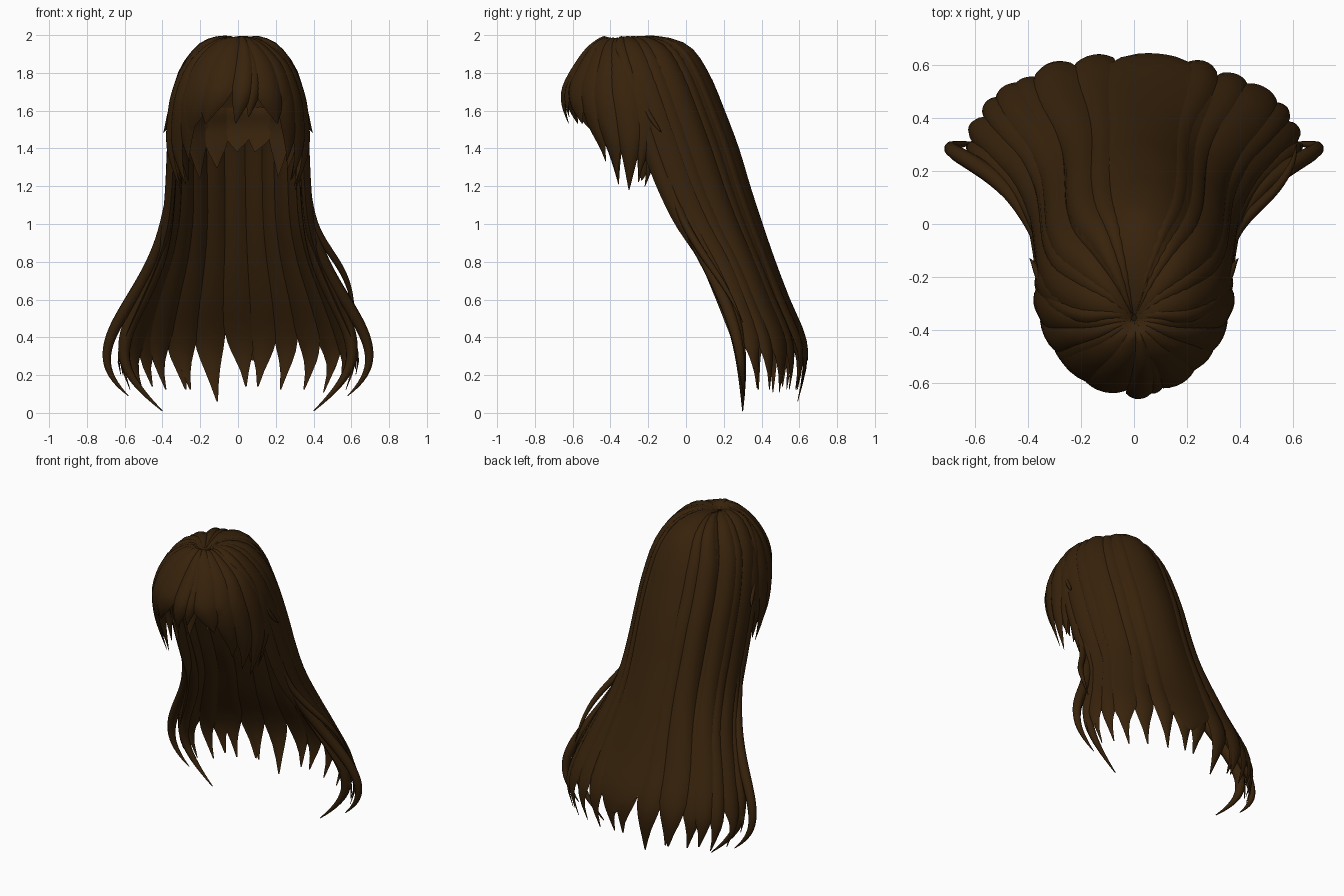
import bpy, bmesh, math, random
from mathutils import Vector

if "Cube" in bpy.data.objects:
    bpy.data.objects.remove(bpy.data.objects["Cube"])
random.seed(7)

hair = bpy.data.materials.new("dark_brown")
hair.diffuse_color = (0.039, 0.0165, 0.0035, 1)
hair.use_nodes = True
hair.node_tree.nodes["Principled BSDF"].inputs["Base Color"].default_value = hair.diffuse_color

# Guide sections: height, half width, y of the side edge, depth to the middle
BACK = [(1.955, .01, -.35, .01), (1.985, .085, -.33, .15), (1.935, .195, -.32, .31),
        (1.80, .295, -.28, .375), (1.60, .34, -.22, .40), (1.40, .355, -.16, .415),
        (1.20, .365, -.09, .405), (1.00, .385, 0, .38), (.80, .44, .12, .33),
        (.60, .525, .20, .33), (.40, .605, .26, .36), (.24, .635, .28, .355),
        (.005, .55, .30, .28)]
FRONT = [(1.955, .01, -.36, -.01), (1.98, .07, -.35, -.06), (1.95, .16, -.34, -.14),
         (1.85, .27, -.31, -.25), (1.70, .335, -.28, -.355), (1.55, .36, -.26, -.36),
         (1.38, .365, -.26, -.27), (1.18, .31, -.27, -.17)]
NAPE = [(1.62, .31, -.20, .34), (1.50, .325, -.18, .34), (1.38, .315, -.20, .31),
        (1.20, .27, -.22, .24)]


def section(rows, s):
    """Smoothly interpolated guide section at s in 0..1."""
    f = min(max(s, 0), 1) * (len(rows) - 1)
    i = min(int(f), len(rows) - 2)
    t = f - i
    p = [rows[min(max(j, 0), len(rows) - 1)] for j in range(i - 1, i + 3)]
    return [0.5 * (2 * b + (c - a) * t + (2 * a - 5 * b + 4 * c - d) * t * t
                   + (3 * b - a - 3 * c + d) * t ** 3) for a, b, c, d in zip(*p)]


def finish(bm, name):
    bmesh.ops.recalc_face_normals(bm, faces=bm.faces)
    me = bpy.data.meshes.new(name)
    bm.to_mesh(me)
    bm.free()
    ob = bpy.data.objects.new(name, me)
    bpy.context.collection.objects.link(ob)
    me.materials.append(hair)
    me.polygons.foreach_set("use_smooth", [True] * len(me.polygons))
    bpy.context.view_layer.objects.active = ob
    ob.select_set(True)
    bpy.ops.object.shade_smooth_by_angle(angle=math.radians(50))
    ob.select_set(False)


def lock(name, rows, a, hw, end=1.0, thick=.035, lift=0.0, start_a=None,
         taper=.3, curl=0.0, steps=30, across=6, blunt=2.2, inner=.5):
    """Tapered lens-shaped lock lying on a guide surface; angles in degrees."""
    bm = bmesh.new()
    start_a = a if start_a is None else start_a
    rings = []
    for n in range(steps + 1):
        u = n / steps
        z, w, c, d = section(rows, u * end)
        tip = max(0, (u - 1 + taper) / taper)
        width = hw * max(.04, 1 - tip ** blunt)
        ease = u * u * (3 - 2 * u)
        mid = start_a + (a - start_a) * ease + curl * tip ** 2
        grow = min(1, u * 5 + .15)
        th = thick * grow * max(.06, 1 - tip ** 2)
        sgn = 1 if d > 0 else -1
        ring = []
        for side in (1, -1):
            for j in range(across + (side == 1)):
                t = side * (-1 + 2 * j / across)
                if side == -1 and j == 0:
                    continue
                k = lift * grow + th * (side * (1 - t * t) * (1 if side > 0 else inner) - .2)
                ang = math.radians(mid + width * t)
                ring.append(bm.verts.new(((w + k) * math.sin(ang),
                                          c + (d + sgn * k) * math.cos(ang),
                                          z + k * max(0, 1 - u * end * 4))))
        rings.append(ring)
    m = len(rings[0])
    for r, q in zip(rings, rings[1:]):
        for i in range(m):
            bm.faces.new((r[i], r[(i + 1) % m], q[(i + 1) % m], q[i]))
    bm.faces.new(rings[0])
    bm.faces.new(rings[-1])
    finish(bm, name)


def strand(name, pts, radius):
    """Thin loose strand along a smooth path."""
    cu = bpy.data.curves.new(name, 'CURVE')
    cu.dimensions = '3D'
    cu.bevel_depth = radius
    cu.bevel_resolution = 2
    cu.resolution_u = 8
    sp = cu.splines.new('NURBS')
    sp.points.add(len(pts) - 1)
    for i, p in enumerate(pts):
        sp.points[i].co = (*p, 1)
        sp.points[i].radius = max(.06, math.sin(math.pi * (.15 + .84 * i / (len(pts) - 1))))
    sp.use_endpoint_u = True
    sp.order_u = 4
    cu.materials.append(hair)
    bpy.context.collection.objects.link(bpy.data.objects.new(name, cu))


# Inner cap, open at the face
bm = bmesh.new()
bmesh.ops.create_uvsphere(bm, u_segments=32, v_segments=20, radius=1)
for v in bm.verts:
    v.co = Vector((v.co.x * .32, v.co.y * .345 - .19, v.co.z * .45 + 1.48))
cut = [f for f in bm.faces if f.calc_center_median().z < 1.48
       or (f.calc_center_median().y < -.24 and f.calc_center_median().z < 1.78)]
bmesh.ops.delete(bm, geom=cut, context='FACES')
finish(bm, "inner_cap")

# Broad smooth panel on the back, with long locks swept across beside it
lock("back_panel", BACK, 8, 33, .90, .022, .010, 12, taper=.34, across=16)
lock("swept_lock_1", BACK, -31, 12, .955, .034, .010, -38, taper=.3, across=10, curl=4)
lock("swept_lock_2", BACK, -52, 12, .95, .030, .006, -62, taper=.3, across=10, curl=4)
lock("flank_lock_left", BACK, -75, 14, .93, .028, .004, -82, taper=.28, across=10)
lock("flank_lock_right", BACK, 54, 15, .945, .030, .006, 60, taper=.3, across=10, curl=-4)
lock("side_panel_right", BACK, 77, 14, .92, .028, .004, 84, taper=.28, across=10)

# Long outer locks: end angle, start angle, half width, length
LONG = [(-90, -94, 8, .93), (-77, -82, 9, .955), (-62, -70, 10, .96), (-44, -58, 10, .955),
        (-29, -44, 10, .955), (-15, -24, 10, .975), (0, -4, 10, .95), (14, 14, 10, .95),
        (26, 30, 9, .955), (40, 44, 10, .955), (54, 60, 10, .96), (66, 72, 10, .955),
        (78, 84, 9, .955), (90, 94, 8, .93)]
for i, (a, a0, hw, end) in enumerate(LONG):
    lock(f"long_lock_{i + 1}", BACK, a, hw, end, .030, -.004 + .003 * (i % 3), a0,
         taper=.28, curl=-4 if a > 0 else 4, steps=36, inner=.8)

# Short locks at the nape
for i in range(9):
    a = -88 + 22 * i
    lock(f"nape_lock_{i + 1}", NAPE, a, 13, random.uniform(.8, 1) - .15 * (i in (4, 5)), .02,
         taper=.5, curl=random.uniform(-7, 7), steps=14)

# Fringe: end angle, start angle, half width, length, lift
FRINGE = [(-44, -26, 24, .80, .012), (-22, -8, 20, .73, .016), (4, 14, 11, .73, .022),
          (15, 16, 10, .70, .012), (30, 24, 19, .73, .014), (50, 40, 17, .78, .008)]
for i, (a, a0, hw, end, lift) in enumerate(FRINGE):
    lock(f"fringe_lock_{i + 1}", FRONT, a, hw, end, .03, lift - .014, a0, taper=.4,
         curl=-6 if a < 20 else 5, steps=24, across=8)

# Side locks framing the face
SIDE = [(52, 13, .89, 0), (66, 14, .97, .004), (84, 15, 1.0, .004), (100, 14, .96, .002),
        (112, 12, .98, .002)]
for s, n in ((-1, "left"), (1, "right")):
    for i, (a, hw, end, lift) in enumerate(SIDE):
        lock(f"side_lock_{n}_{i + 1}", FRONT, s * a, hw, end - .02 * (s > 0) * (i % 2),
             .026, lift - .006, s * (a - 6), taper=.34, curl=-s * 5, steps=24, across=8)

# Loose strands at the outer edges, with tips curling inwards
strand("loose_strand_right", [(.36, -.12, 1.35), (.37, -.06, 1.1), (.42, .03, .93),
                              (.55, .13, .78), (.61, .24, .62), (.615, .30, .48)], .022)
for s, n in ((-1, "left"), (1, "right")):
    strand("edge_strand_" + n, [(s * .36, -.08, 1.2), (s * .385, 0, .98), (s * .46, .13, .76),
                                (s * .62, .24, .52), (s * .72, .29, .32),
                                (s * .68, .30, .18), (s * .58, .31, .09)], .034)
    strand("curled_lock_" + n, [(s * .35, -.06, 1.2), (s * .37, .02, 1.0), (s * .42, .14, .78),
                                (s * .54, .24, .55), (s * .63, .29, .34),
                                (s * .58, .30, .17), (s * .40, .30, .01)], .045)
    strand("temple_flick_" + n, [(s * .34, -.24, 1.66), (s * .365, -.20, 1.58),
                                 (s * .37, -.16, 1.52), (s * .395, -.13, 1.485)], .018)
